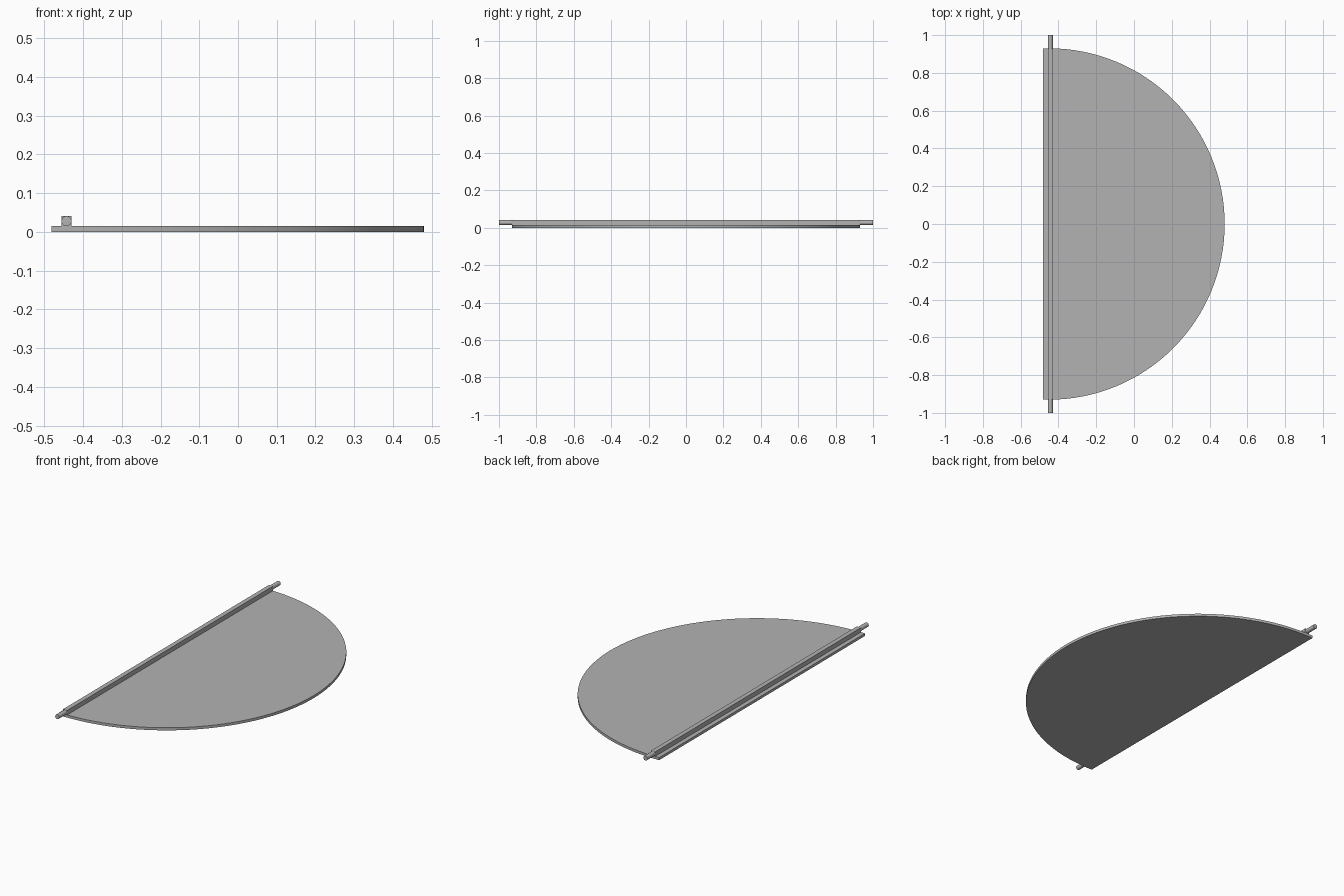
import bpy, bmesh, math
from mathutils import Matrix

cube = bpy.data.objects.get("Cube")
if cube:
    bpy.data.objects.remove(cube, do_unlink=True)

# Single plain grey
GREY = (0.45, 0.45, 0.45, 1.0)
grey = bpy.data.materials.new("plain grey")
grey.use_nodes = True
grey.diffuse_color = GREY
grey.node_tree.nodes["Principled BSDF"].inputs["Base Color"].default_value = GREY

RADIUS = 0.93        # half-round plate
PLATE_X = -0.45      # centre of the arc
EDGE_X = -0.481      # straight edge
PLATE_TOP = 0.015
BAR_X = -0.443
BAR = 0.026          # bar width and rod diameter
BAR_Z = PLATE_TOP + BAR / 2


def add_part(name, bm):
    bmesh.ops.recalc_face_normals(bm, faces=bm.faces)
    mesh = bpy.data.meshes.new(name)
    bm.to_mesh(mesh)
    bm.free()
    mesh.materials.append(grey)
    obj = bpy.data.objects.new(name, mesh)
    bpy.context.collection.objects.link(obj)
    return obj


def smooth(obj):
    bpy.ops.object.select_all(action='DESELECT')
    obj.select_set(True)
    bpy.context.view_layer.objects.active = obj
    bpy.ops.object.shade_smooth_by_angle(angle=math.radians(30))


# Half-round plate: arc outline closed by a short straight margin, extruded up
steps = 64
outline = [(EDGE_X, -RADIUS)]
for i in range(steps + 1):
    a = math.pi * (i / steps - 0.5)
    outline.append((PLATE_X + RADIUS * math.cos(a), RADIUS * math.sin(a)))
outline.append((EDGE_X, RADIUS))
bm = bmesh.new()
face = bm.faces.new([bm.verts.new((x, y, 0)) for x, y in outline])
top = bmesh.ops.extrude_face_region(bm, geom=[face])["geom"]
bmesh.ops.translate(bm, vec=(0, 0, PLATE_TOP),
                    verts=[v for v in top if isinstance(v, bmesh.types.BMVert)])
smooth(add_part("half_round_plate", bm))

# Square bar along the straight edge
bm = bmesh.new()
bmesh.ops.create_cube(bm, size=1, matrix=Matrix.Translation((BAR_X, 0, BAR_Z))
                      @ Matrix.Diagonal((BAR, 2 * RADIUS, BAR, 1)))
add_part("hinge_bar", bm)

# Round pivot pins sticking out of both bar ends
for name, side in (("front_pin", -1), ("back_pin", 1)):
    bm = bmesh.new()
    bmesh.ops.create_cone(bm, cap_ends=True, segments=24, radius1=BAR / 2,
                          radius2=BAR / 2, depth=1 - RADIUS,
                          matrix=Matrix.Translation((BAR_X, side * (1 + RADIUS) / 2, BAR_Z))
                          @ Matrix.Rotation(math.pi / 2, 4, 'X'))
    smooth(add_part(name, bm))
